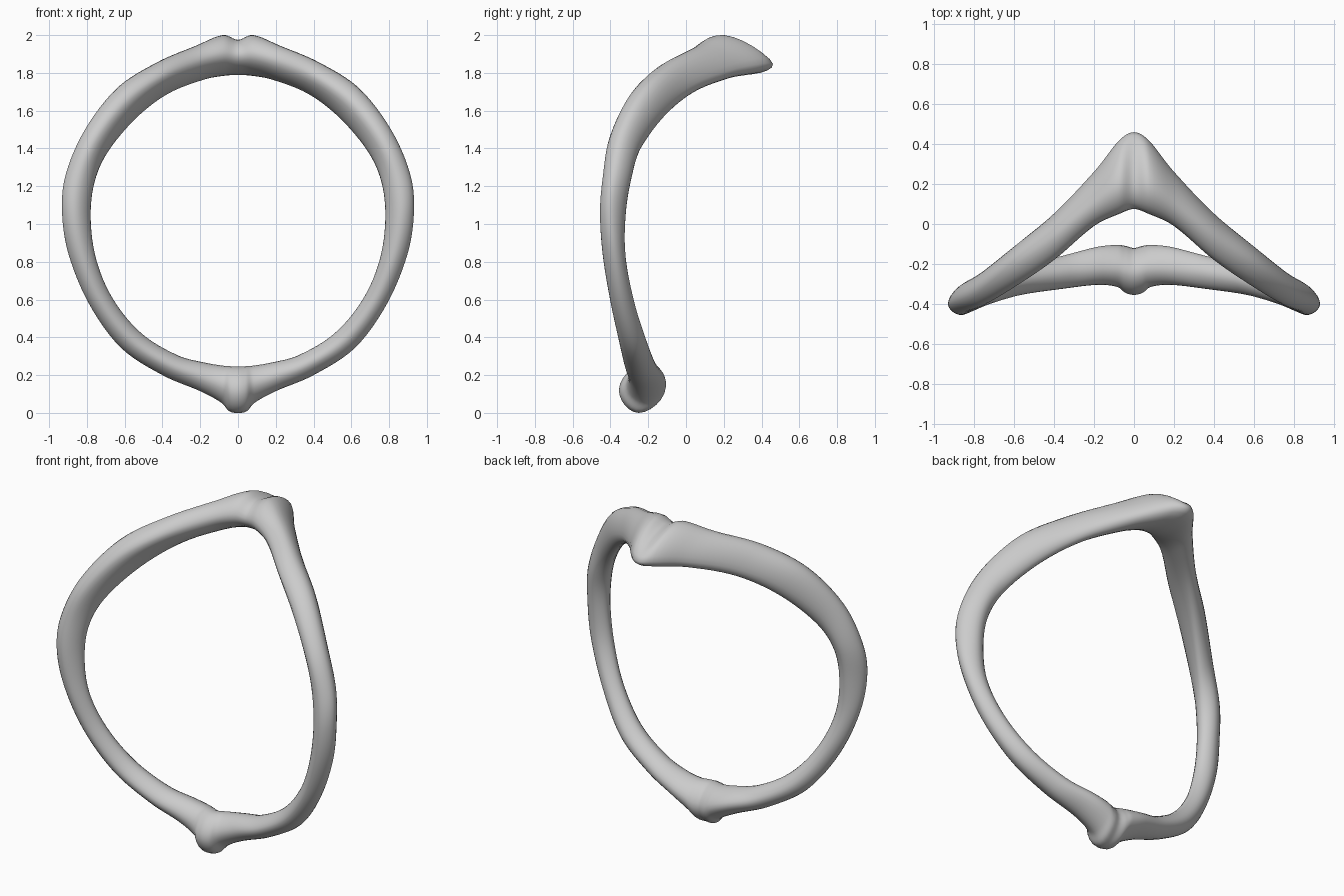
import bpy, bmesh
from mathutils import Vector

cube = bpy.data.objects.get("Cube")
if cube:
    bpy.data.objects.remove(cube, do_unlink=True)

# Stations down the left half, from the crown to the chin:
# outer x, outer z, inner x, inner z, front y, back y, outer y, inner y
STATIONS = [
    (0, 1.975, 0, 1.79, .075, .46, .2, .25),
    (.08, 2, .07, 1.787, .05, .42, .2, .23),
    (.22, 1.945, .18, 1.765, -.01, .27, .1, .16),
    (.43, 1.855, .37, 1.69, -.18, .06, -.07, 0),
    (.64, 1.72, .54, 1.56, -.31, -.1, -.21, -.15),
    (.81, 1.5, .69, 1.38, -.405, -.235, -.33, -.28),
    (.91, 1.27, .76, 1.22, -.44, -.29, -.38, -.35),
    (.932, 1.08, .78, 1.03, -.455, -.32, -.4, -.37),
    (.9, .85, .75, .81, -.44, -.32, -.38, -.37),
    (.79, .58, .66, .6, -.4, -.275, -.34, -.33),
    (.62, .345, .51, .42, -.355, -.21, -.28, -.28),
    (.4, .2, .32, .305, -.325, -.16, -.24, -.24),
    (.2, .115, .17, .265, -.305, -.115, -.22, -.22),
    (.09, .055, .08, .25, -.315, -.105, -.22, -.22),
    (.045, .008, .04, .247, -.345, -.11, -.24, -.23),
    (0, 0, 0, .245, -.355, -.12, -.25, -.24),
]


def closed_spline(points, steps, fullness=1.0):
    """Smooth closed curve through the points."""
    count = len(points)
    gap = [max((points[(i + 1) % count] - p).length, .001) ** .5
           for i, p in enumerate(points)]
    slope = [(points[(i + 1) % count] - points[i - 1]) / (gap[i] + gap[i - 1])
             for i in range(count)]
    result = []
    for i in range(count):
        j = (i + 1) % count
        a, b = points[i], points[j]
        ta, tb = slope[i] * gap[i] * fullness, slope[j] * gap[i] * fullness
        for s in range(steps):
            t = s / steps
            u = 1 - t
            result.append(a * (u * u * (1 + 2 * t)) + b * (t * t * (3 - 2 * t))
                          + ta * (t * u * u) - tb * (t * t * u))
    return result


def section(row):
    """Outer, front, inner and back points of one cross-section."""
    ox, oz, ix, iz, front, back, outer_y, inner_y = row
    outer, inner = Vector((ox, outer_y, oz)), Vector((ix, inner_y, iz))
    # The back edge hangs lower towards the crown
    droop = .2 * min(max((oz - 1.6) / .4, 0), 1)
    front_point, back_point = inner.lerp(outer, .5), inner.lerp(outer, .5 - droop)
    front_point.y, back_point.y = front, back
    return [outer, front_point, inner, back_point]


# Four rails around the whole loop, mirrored across x
half = [section(row) for row in STATIONS]
mirrored = [[Vector((-p.x, p.y, p.z)) for p in s] for s in half[-2:0:-1]]
rails = [closed_spline(list(rail), 6) for rail in zip(*(half + mirrored))]
rings = [closed_spline(list(points), 6, 1.4) for points in zip(*rails)]

# Skin the rings into one closed band
bm = bmesh.new()
loops = [[bm.verts.new(p) for p in ring] for ring in rings]
for i, ring in enumerate(loops):
    after = loops[(i + 1) % len(loops)]
    for k in range(len(ring)):
        n = (k + 1) % len(ring)
        bm.faces.new((ring[k], ring[n], after[n], after[k]))
bmesh.ops.recalc_face_normals(bm, faces=bm.faces)
for face in bm.faces:
    face.smooth = True
mesh = bpy.data.meshes.new("ring_band")
bm.to_mesh(mesh)
bm.free()

band = bpy.data.objects.new("ring_band", mesh)
bpy.context.collection.objects.link(band)

# Plain grey finish
grey = bpy.data.materials.new("light_grey")
grey.use_nodes = True
colour = (.6, .6, .6, 1)
grey.diffuse_color = colour
grey.node_tree.nodes["Principled BSDF"].inputs["Base Color"].default_value = colour
mesh.materials.append(grey)
